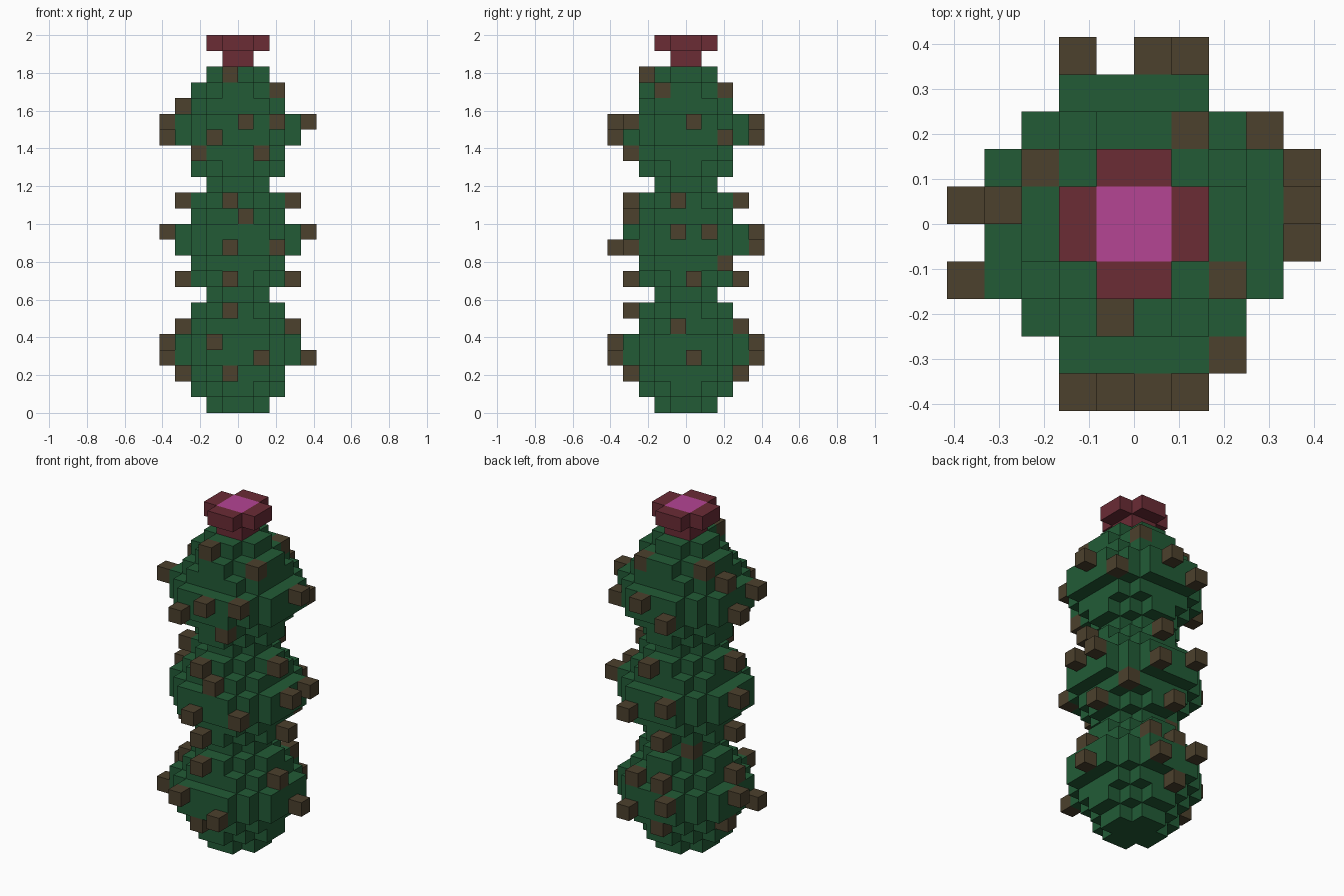
import bpy, bmesh
from mathutils import Vector

if "Cube" in bpy.data.objects:
    bpy.data.objects.remove(bpy.data.objects["Cube"], do_unlink=True)

U = 1 / 12  # edge length of one block


def material(name, rgb):
    m = bpy.data.materials.new(name)
    m.diffuse_color = (*rgb, 1)
    m.use_nodes = True
    m.node_tree.nodes["Principled BSDF"].inputs["Base Color"].default_value = (*rgb, 1)
    return m


green = material("cactus green", (0.016, 0.105, 0.037))
brown = material("thorn brown", (0.072, 0.052, 0.026))
red = material("petal red", (0.145, 0.025, 0.036))
pink = material("blossom pink", (0.46, 0.058, 0.296))


def disc(widths, k):
    """Blocks of one layer, given the width of each row from front to back."""
    h = len(widths) // 2
    return {(x, j - h, k) for j, w in enumerate(widths) for x in range(-w // 2, w // 2)}


NECK = (2, 4, 4, 2)
SLIM = (2, 4, 6, 6, 4, 2)
FULL = (4, 6, 6, 6, 6, 4)
WIDE = (4, 6, 8, 8, 8, 8, 6, 4)

# Three stacked bulges, each swelling from a neck
layers = [NECK]
for _ in range(3):
    layers += [SLIM, FULL, WIDE, WIDE, FULL, SLIM, NECK]
body = set()
for k, widths in enumerate(layers):
    body |= disc(widths, k)

# Thorns by side, as block positions (x, y, layer)
front = [(-1, -3, 21), (2, -2, 20), (0, -5, 18), (2, -4, 18), (-2, -5, 17), (-3, -3, 16),
         (1, -4, 16), (-1, -4, 13), (0, -4, 12), (-1, -5, 10), (2, -4, 10), (-1, -4, 8),
         (-1, -4, 6), (-2, -5, 4), (1, -5, 3), (-1, -4, 2)]
left = [(4, 0, 18), (3, 2, 17), (3, -1, 13), (4, -1, 11), (4, 1, 11), (2, 2, 9),
        (3, 0, 8), (3, -1, 5), (4, 0, 3)]
right = [(-3, 1, 20), (-4, 0, 19), (-5, -2, 18), (-5, 0, 17), (-4, -1, 13), (-5, 0, 11),
         (-4, -1, 8), (-2, 1, 7), (-4, -1, 5), (-5, 0, 4), (-5, -2, 3), (-4, 0, 2)]
back = [(1, 2, 20), (0, 4, 18), (-2, 4, 17), (0, 3, 13), (-2, 4, 11), (1, 4, 10),
        (-1, 3, 8), (1, 3, 5), (-1, 3, 5), (-2, 4, 4), (1, 4, 3), (-1, 3, 2)]
thorns = set(front + left + right + back)
body -= thorns

# Flower: short stalk and a plus-shaped head
stalk = disc((2, 2), 22)
head = disc(NECK, 23)
solid = body | thorns | stalk | head


def build(name, cells, mats, rule=None):
    """Mesh the outer faces of a set of blocks; rule picks the material."""
    bm = bmesh.new()
    for c in sorted(cells):
        for axis in range(3):
            for s in (0, 1):
                n = list(c)
                n[axis] += 2 * s - 1
                if tuple(n) in solid:
                    continue
                a, b = (axis + 1) % 3, (axis + 2) % 3
                corners = []
                for da, db in ((0, 0), (1, 0), (1, 1), (0, 1)):
                    p = Vector(c)
                    p[axis] += s
                    p[a] += da
                    p[b] += db
                    corners.append(bm.verts.new(p * U))
                f = bm.faces.new(corners if s else corners[::-1])
                if rule:
                    f.material_index = rule(c, axis, s)
    bmesh.ops.remove_doubles(bm, verts=bm.verts, dist=1e-4)
    me = bpy.data.meshes.new(name)
    bm.to_mesh(me)
    bm.free()
    for m in mats:
        me.materials.append(m)
    ob = bpy.data.objects.new(name, me)
    bpy.context.collection.objects.link(ob)
    return ob


build("cactus_body", body, [green])
build("thorns", thorns, [brown])
build("flower_stalk", stalk, [red])
# Only the upward faces of the four middle blocks are pink
build("flower_head", head, [red, pink],
      lambda c, axis, s: int(axis == 2 and s == 1 and c[0] in (-1, 0) and c[1] in (-1, 0)))
